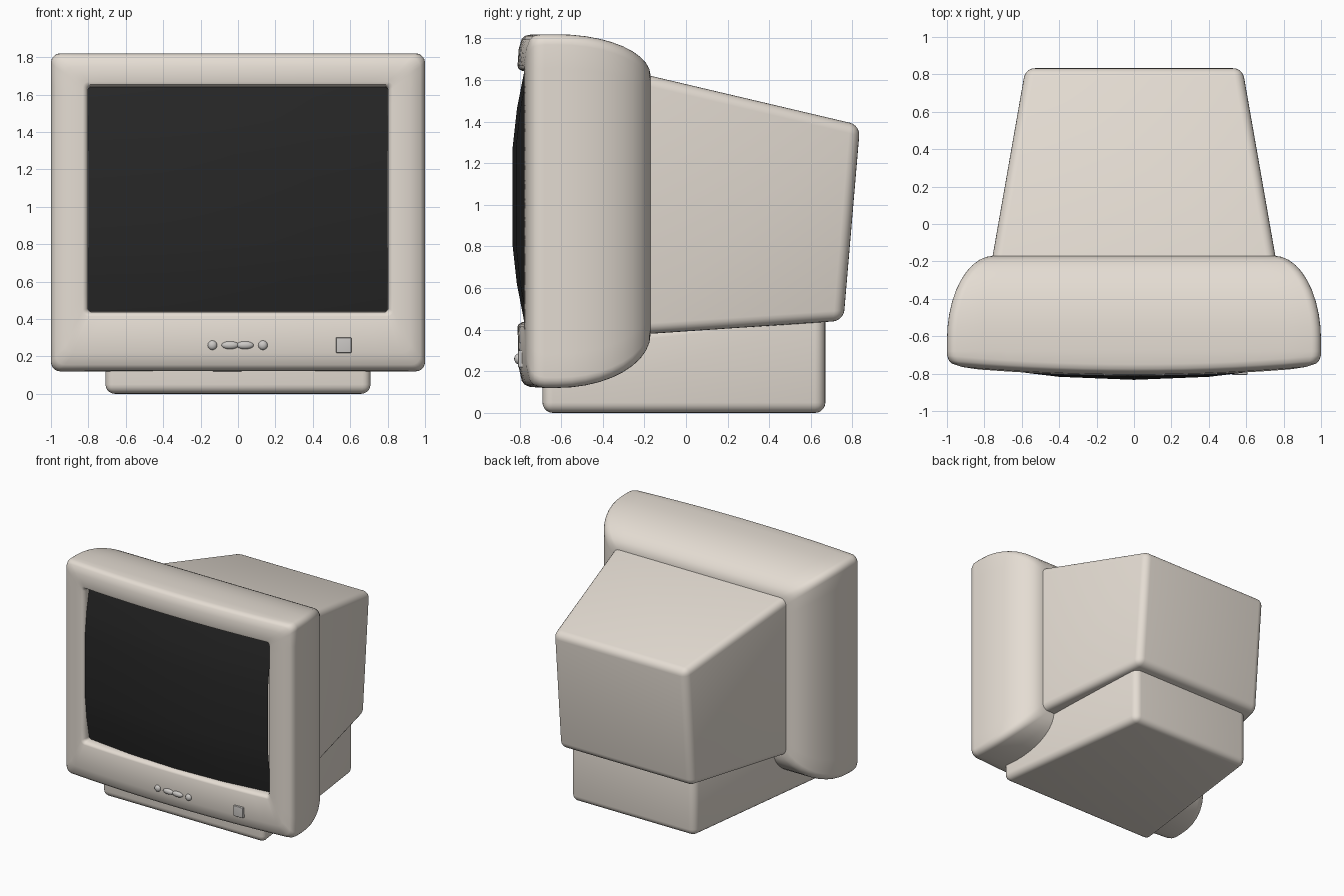
import bpy, bmesh, math

if "Cube" in bpy.data.objects:
    bpy.data.objects.remove(bpy.data.objects["Cube"])

def material(name, rgb):
    m = bpy.data.materials.new(name)
    m.diffuse_color = (*rgb, 1)
    m.use_nodes = True
    m.node_tree.nodes["Principled BSDF"].inputs["Base Color"].default_value = m.diffuse_color
    return m

BEIGE = material("beige_plastic", (0.78, 0.72, 0.65))
BLACK = material("dark_glass", (0.02, 0.02, 0.02))
GREY = material("button_grey", (0.6, 0.58, 0.56))

def finish(name, bm, mat, bevel=0, angle=40):
    bmesh.ops.recalc_face_normals(bm, faces=bm.faces)
    me = bpy.data.meshes.new(name)
    bm.to_mesh(me)
    bm.free()
    ob = bpy.data.objects.new(name, me)
    bpy.context.collection.objects.link(ob)
    me.materials.append(mat)
    bpy.ops.object.select_all(action='DESELECT')
    ob.select_set(True)
    bpy.context.view_layer.objects.active = ob
    if bevel:
        b = ob.modifiers.new("rounding", 'BEVEL')
        b.width, b.segments, b.limit_method = bevel, 5, 'ANGLE'
        bpy.ops.object.modifier_apply(modifier=b.name)
    bpy.ops.object.shade_smooth_by_angle(angle=math.radians(angle))
    return ob

def front_y(x):
    return -0.81 + 0.047 * x * x

def rounded_rect(w, z0, z1, r, edge=14, arc=5):
    """Points (x, z) around a rounded rectangle of half width w."""
    corners = []
    for k, (cx, cz) in enumerate([(w - r, z1 - r), (r - w, z1 - r), (r - w, z0 + r), (w - r, z0 + r)]):
        corners.append([(cx + r * math.cos(a), cz + r * math.sin(a))
                        for a in ((k + i / arc) * math.pi / 2 for i in range(arc + 1))])
    pts = []
    for k in range(4):
        pts += corners[k]
        (ax, az), (bx, bz) = corners[k][-1], corners[(k + 1) % 4][0]
        pts += [(ax + (bx - ax) * i / edge, az + (bz - az) * i / edge) for i in range(1, edge)]
    return pts

# front housing: a loft from the back cap, round the rim and into the screen opening
bm = bmesh.new()
rings = []
for i in range(11):
    a = i / 10 * math.pi / 2
    s, y = 1 - math.sin(a), -0.17 - 0.45 * (1 - math.cos(a))
    rings.append([(x, y, z) for x, z in rounded_rect(1 - 0.25 * s, 0.12 + 0.26 * s, 1.82 - 0.2 * s, 0.05)])
rings.append([(x, -0.68, z) for x, z in rounded_rect(1, 0.12, 1.82, 0.05)])
for w, z0, z1, r, dy in [(1, .125, 1.818, .05, .06), (.99, .135, 1.812, .05, .035),
                         (.975, .155, 1.797, .05, .02), (.92, .22, 1.75, .04, .006),
                         (.83, .415, 1.668, .03, 0), (.815, .427, 1.653, .025, .006),
                         (.803, .437, 1.643, .02, .025), (.80, .44, 1.64, .015, .05),
                         (.80, .44, 1.64, .015, .13)]:
    rings.append([(x, front_y(x) + dy, z) for x, z in rounded_rect(w, z0, z1, r)])
loops = [[bm.verts.new(p) for p in ring] for ring in rings]
for a, b in zip(loops, loops[1:]):
    n = len(a)
    for i in range(n):
        bm.faces.new((a[i], a[(i + 1) % n], b[(i + 1) % n], b[i]))
bm.faces.new(loops[0])
bm.faces.new(loops[-1])
finish("front_housing", bm, BEIGE)

# bulging screen glass
bm = bmesh.new()
xs, zs = (-.8, -.4, 0, .4, .8), (-.6, -.42, -.24, .24, .42, .6)
depth = {.24: 0, .42: .02, .6: .055}
grid = [[bm.verts.new((x, -0.833 + 0.1 * x * x + depth[abs(z)], 1.04 + z)) for x in xs] for z in zs]
for r0, r1 in zip(grid, grid[1:]):
    for i in range(len(xs) - 1):
        bm.faces.new((r0[i], r0[i + 1], r1[i + 1], r1[i]))
screen = finish("screen", bm, BLACK)
if screen.data.polygons[0].normal.y > 0:
    screen.data.flip_normals()

def tapered_box(name, front, back, bevel):
    """front/back: (half width, (y, z) of lower edge, (y, z) of upper edge)"""
    bm = bmesh.new()
    q = [[bm.verts.new((s * w, *p)) for s, p in ((-1, lo), (1, lo), (1, hi), (-1, hi))]
         for w, lo, hi in (front, back)]
    bm.faces.new(q[0])
    bm.faces.new(q[1])
    for i in range(4):
        j = (i + 1) % 4
        bm.faces.new((q[0][i], q[0][j], q[1][j], q[1][i]))
    finish(name, bm, BEIGE, bevel)

# tapering rear casing and the foot beneath it
tapered_box("rear_casing", (.775, (-.28, .373), (-.28, 1.646)), (.58, (.757, .443), (.837, 1.383)), .05)
tapered_box("foot", (.715, (-.69, 0), (-.69, .35)), (.54, (.67, 0), (.67, .50)), .05)

# round and oval control buttons
for name, x, rx, rz in [("round_button_left", -.137, .025, .025), ("oval_button_left", -.042, .046, .021),
                        ("oval_button_right", .038, .046, .021), ("round_button_right", .133, .025, .025)]:
    bm = bmesh.new()
    bmesh.ops.create_uvsphere(bm, u_segments=20, v_segments=12, radius=1)
    bmesh.ops.scale(bm, vec=(rx, .018, rz), verts=bm.verts)
    bmesh.ops.translate(bm, vec=(x, front_y(x) + .002, .26), verts=bm.verts)
    finish(name, bm, GREY)

# square power button
bm = bmesh.new()
bmesh.ops.create_cube(bm, size=1)
bmesh.ops.scale(bm, vec=(.082, .04, .082), verts=bm.verts)
bmesh.ops.translate(bm, vec=(.565, front_y(.565) + .008, .26), verts=bm.verts)
finish("power_button", bm, GREY, .004)
